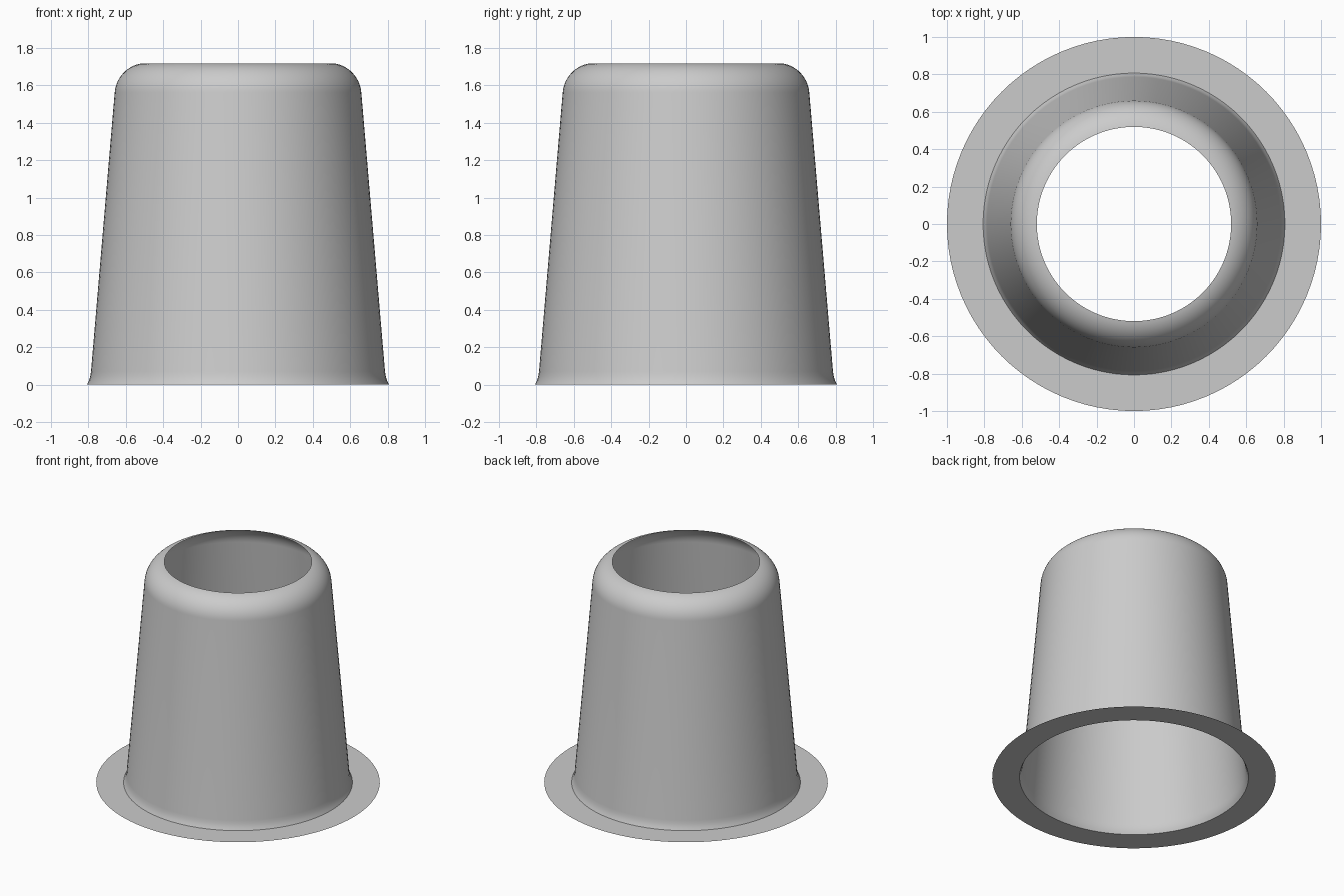
import bpy
import bmesh
from math import cos, sin, radians, tau

SEGMENTS = 96

cube = bpy.data.objects.get("Cube")
if cube:
    bpy.data.objects.remove(cube)

# Plain grey for the whole model
grey = bpy.data.materials.new("light grey")
grey.use_nodes = True
colour = (0.6, 0.6, 0.6, 1)
grey.diffuse_color = colour
grey.node_tree.nodes["Principled BSDF"].inputs["Base Color"].default_value = colour


def lathe(name, profile):
    """Turn an open (radius, height) profile, listed outside to inside, around z."""
    bm = bmesh.new()
    rings = []
    for r, z in profile:
        rings.append([bm.verts.new((r * cos(tau * i / SEGMENTS), r * sin(tau * i / SEGMENTS), z))
                      for i in range(SEGMENTS)])
    for low, high in zip(rings, rings[1:]):
        for i in range(SEGMENTS):
            j = (i + 1) % SEGMENTS
            bm.faces.new((low[i], low[j], high[j], high[i]))
    mesh = bpy.data.meshes.new(name)
    bm.to_mesh(mesh)
    bm.free()
    mesh.materials.append(grey)
    obj = bpy.data.objects.new(name, mesh)
    bpy.context.collection.objects.link(obj)
    bpy.ops.object.select_all(action="DESELECT")
    obj.select_set(True)
    bpy.context.view_layer.objects.active = obj
    bpy.ops.object.shade_smooth_by_angle(angle=radians(35))
    return obj


# Flat thin ring at the base
lathe("base_flange", [(1.0, 0), (0.807, 0)])

# Tapered sleeve: flared foot, straight wall, rounded shoulder, open top
foot = [(0.807, 0), (0.797, 0.02), (0.79, 0.045), (0.786, 0.07)]
shoulder = [(0.49 + 0.17 * cos(radians(a)), 1.547 + 0.172 * sin(radians(a)))
            for a in range(5, 81, 5)]
lathe("tapered_sleeve", foot + shoulder)
